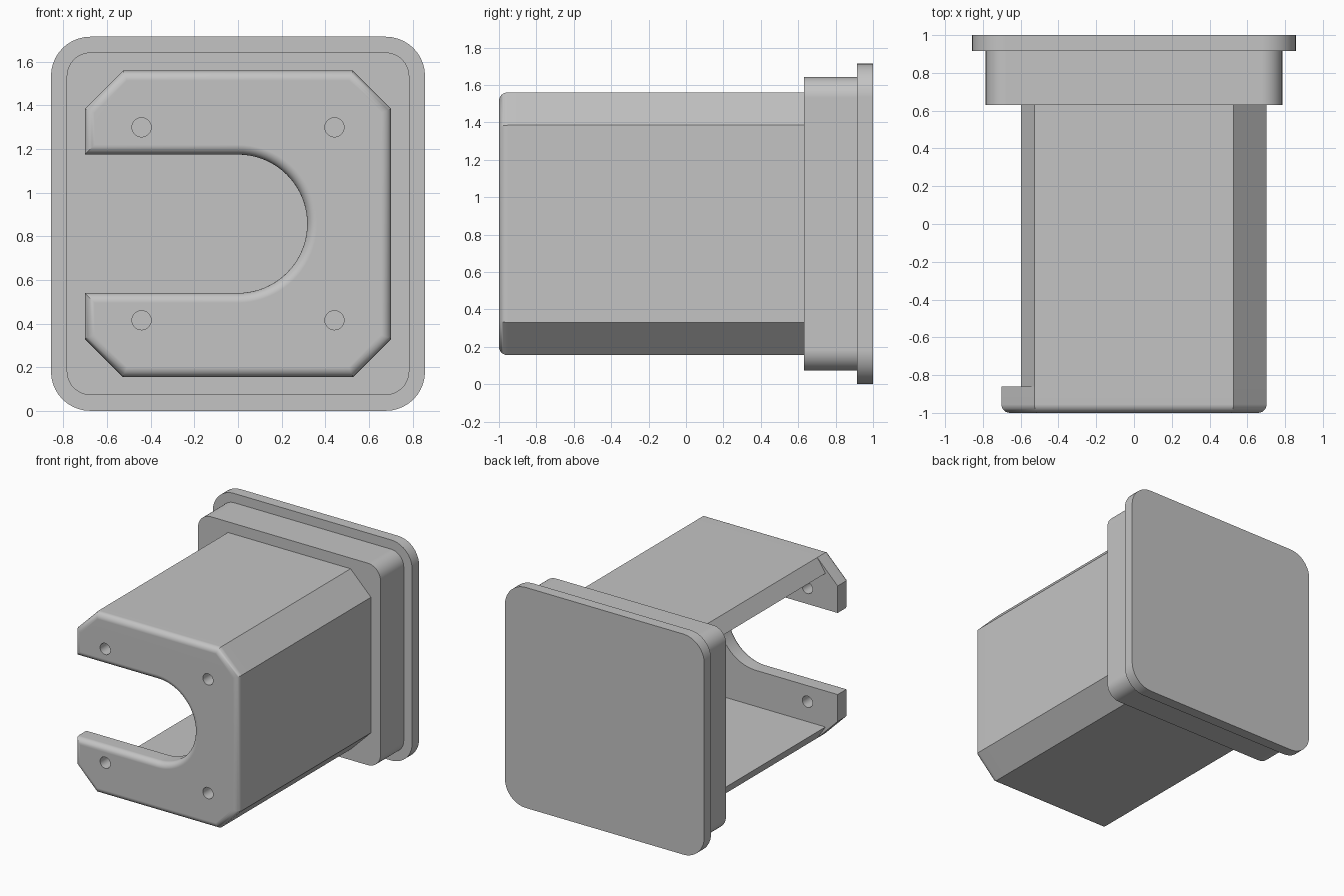
import bpy
import bmesh
from math import sin, cos, pi, radians

if "Cube" in bpy.data.objects:
    bpy.data.objects.remove(bpy.data.objects["Cube"], do_unlink=True)

MID = 0.858      # height of the centre axis
HALF = 0.702     # half width of the housing
CUT = 0.175      # corner chamfer
SLOT = 0.317     # half height of the slot

grey = bpy.data.materials.new("plain grey")
grey.use_nodes = True
grey.diffuse_color = (0.55, 0.55, 0.55, 1)
grey.node_tree.nodes["Principled BSDF"].inputs["Base Color"].default_value = (0.55, 0.55, 0.55, 1)


def prism(name, outline, y0, y1, fillet=0):
    """Extrude an (x, z) outline along y, optionally rounding its front rim."""
    bm = bmesh.new()
    front = bm.faces.new([bm.verts.new((x, y0, z + MID)) for x, z in outline])
    ext = bmesh.ops.extrude_face_region(bm, geom=[front], use_keep_orig=True)
    for v in ext["geom"]:
        if isinstance(v, bmesh.types.BMVert):
            v.co.y = y1
    bmesh.ops.recalc_face_normals(bm, faces=bm.faces)
    if fillet:
        rim = [e for e in bm.edges if all(abs(v.co.y - y0) < 1e-5 for v in e.verts)]
        bmesh.ops.bevel(bm, geom=rim, offset=fillet, segments=6, profile=0.5,
                        affect='EDGES', clamp_overlap=False)
    mesh = bpy.data.meshes.new(name)
    bm.to_mesh(mesh)
    bm.free()
    mesh.materials.append(grey)
    ob = bpy.data.objects.new(name, mesh)
    bpy.context.collection.objects.link(ob)
    return ob


def arc(cx, cz, r, a0, a1, n):
    return [(cx + r * cos(a0 + (a1 - a0) * i / n), cz + r * sin(a0 + (a1 - a0) * i / n))
            for i in range(n + 1)]


def rounded_square(half, r):
    k = half - r
    pts = []
    for i, (sx, sz) in enumerate([(1, 1), (-1, 1), (-1, -1), (1, -1)]):
        pts += arc(sx * k, sz * k, r, i * pi / 2, (i + 1) * pi / 2, 10)
    return pts


def activate(ob):
    bpy.ops.object.select_all(action='DESELECT')
    ob.select_set(True)
    bpy.context.view_layer.objects.active = ob


def combine(ob, other, operation):
    mod = ob.modifiers.new(operation.lower(), 'BOOLEAN')
    mod.object, mod.operation, mod.solver = other, operation, 'EXACT'
    activate(ob)
    bpy.ops.object.modifier_apply(modifier=mod.name)
    bpy.data.objects.remove(other, do_unlink=True)


def finish(ob):
    activate(ob)
    bpy.ops.object.shade_smooth_by_angle(angle=radians(30))
    mod = ob.modifiers.new("clean normals", 'WEIGHTED_NORMAL')
    mod.keep_sharp = True


# Front plate: chamfered square with a round-ended slot open to one side
k = HALF - CUT
slot = arc(0, 0, SLOT, -pi / 2, pi / 2, 40)
plate = [(-HALF, -SLOT)] + slot + [(-HALF, SLOT), (-HALF, k), (-k, HALF), (k, HALF),
                                   (HALF, k), (HALF, -k), (k, -HALF), (-k, -HALF), (-HALF, -k)]
housing = prism("housing", plate, -1, -0.86, fillet=0.045)

# Channel walls: top, closed side and bottom, with knife edges on the open side
inner = HALF - 0.105
walls = [(-inner, inner), (-k, HALF), (k, HALF), (HALF, k), (HALF, -k), (k, -HALF),
         (-k, -HALF), (-inner, -inner), (inner, -inner), (inner, inner)]
combine(housing, prism("walls", walls, -0.86, 0.63), 'UNION')

# Four screw holes through the front plate
for sx in (-1, 1):
    for sz in (-1, 1):
        ring = arc(sx * 0.442, sz * 0.442, 0.044, 0, 2 * pi, 24)[:-1]
        combine(housing, prism("hole_cutter", ring, -1.1, -0.8), 'DIFFERENCE')
finish(housing)

# Rear cap: stepped rounded squares
finish(prism("cap_step", rounded_square(0.785, 0.11), 0.63, 0.915))
finish(prism("cap_flange", rounded_square(0.857, 0.18), 0.915, 1))
